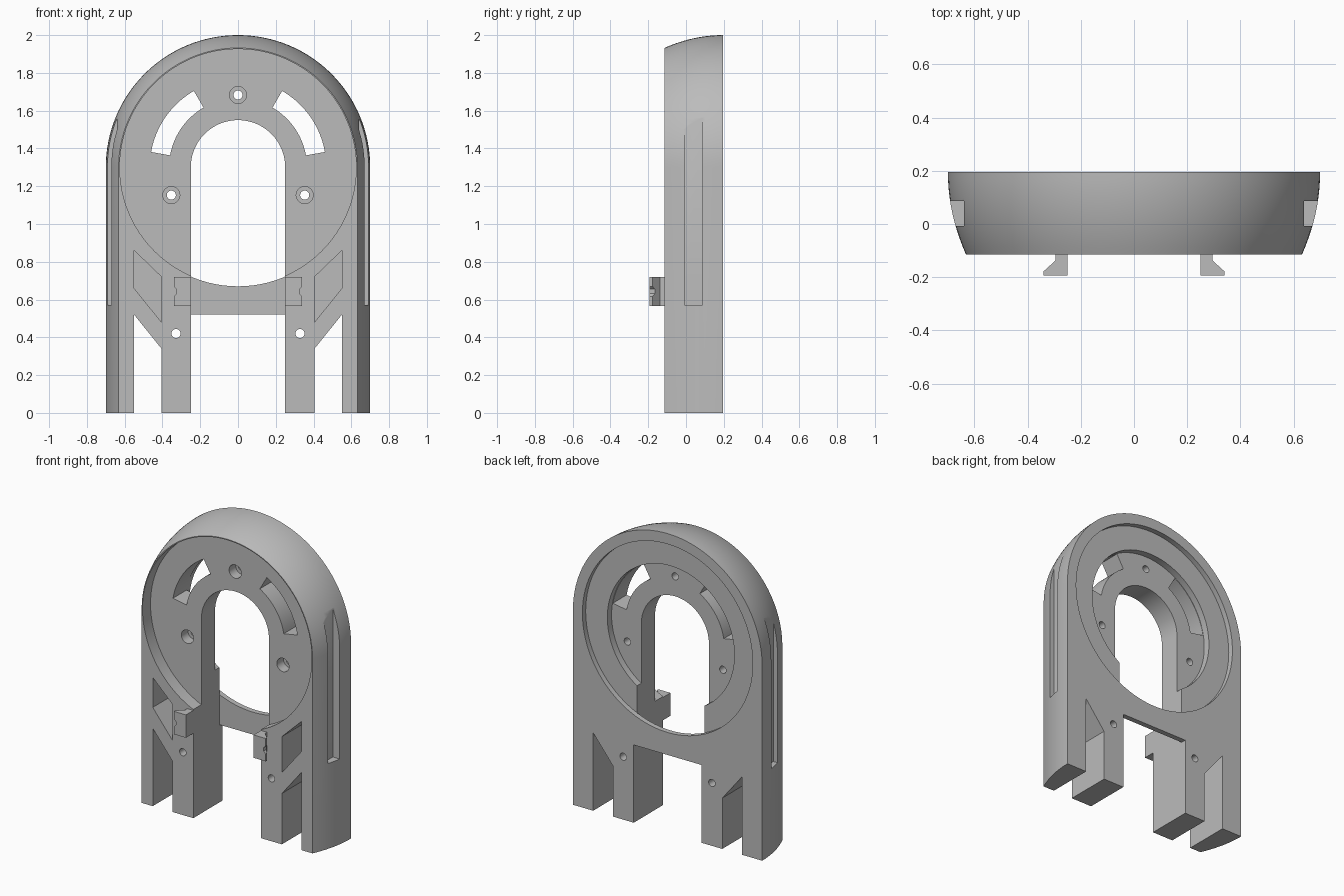
import bpy, bmesh
from math import sin, cos, pi, radians

old = bpy.data.objects.get("Cube")
if old:
    bpy.data.objects.remove(old, do_unlink=True)

FRONT, BACK, CZ = -0.115, 0.195, 1.3   # depth limits and arch centre height

grey = bpy.data.materials.new("plain grey")
grey.use_nodes = True
grey.diffuse_color = (0.5, 0.5, 0.5, 1)
grey.node_tree.nodes["Principled BSDF"].inputs["Base Color"].default_value = (0.5, 0.5, 0.5, 1)


def loft(name, rings):
    """Closed solid through matching rings of 3D points."""
    bm = bmesh.new()
    loops = [[bm.verts.new(p) for p in ring] for ring in rings]
    n = len(loops[0])
    for a, b in zip(loops, loops[1:]):
        for i in range(n):
            j = (i + 1) % n
            bm.faces.new((a[i], a[j], b[j], b[i]))
    bm.faces.new(loops[0])
    bm.faces.new(loops[-1])
    bmesh.ops.recalc_face_normals(bm, faces=bm.faces)
    mesh = bpy.data.meshes.new(name)
    bm.to_mesh(mesh)
    bm.free()
    mesh.materials.append(grey)
    ob = bpy.data.objects.new(name, mesh)
    bpy.context.collection.objects.link(ob)
    return ob


def prism(name, pts, y0, y1):
    """Front-view outline (x, z) extruded along y."""
    return loft(name, [[(x, y, z) for x, z in pts] for y in (y0, y1)])


def arc(r, a0, a1, n, x=0, z=CZ):
    return [(x + r * cos(radians(a0 + (a1 - a0) * i / n)),
             z + r * sin(radians(a0 + (a1 - a0) * i / n))) for i in range(n + 1)]


def circle(r, n=96, x=0, z=CZ):
    return arc(r, 0, 360, n, x, z)[:-1]


def arch(r, bottom, n=64):
    return arc(r, 0, 180, n) + [(-r, bottom), (r, bottom)]


def cut(target, cutter):
    cutter.hide_render = True
    mod = target.modifiers.new("cut", 'BOOLEAN')
    mod.operation = 'DIFFERENCE'
    mod.solver = 'EXACT'
    mod.object = cutter
    bpy.context.view_layer.objects.active = target
    bpy.ops.object.modifier_apply(modifier=mod.name)
    bpy.data.objects.remove(cutter, do_unlink=True)


def smooth(ob):
    bpy.ops.object.select_all(action='DESELECT')
    ob.select_set(True)
    bpy.context.view_layer.objects.active = ob
    bpy.ops.object.shade_smooth_by_angle(angle=radians(25))


# Arched shell whose outer side bulges towards the back
rings = []
steps = 10
for i in range(steps + 1):
    y = FRONT + (BACK - FRONT) * i / steps
    r = 0.7 - 0.068 * ((BACK - y) / (BACK - FRONT)) ** 2
    rings.append([(x, y, z) for x, z in arch(r, 0)])
body = loft("arched_housing", rings)

# Round recesses: front dish, back ledge, back bore
cut(body, prism("front_dish", circle(0.626), -0.3, -0.03))
cut(body, prism("back_ledge", circle(0.63), 0.16, 0.3))
cut(body, prism("back_bore", circle(0.47), 0.115, 0.3))

# Central opening, leaving a thin cross bar at the back
cut(body, prism("opening", arch(0.25, -0.1, 40), -0.3, 0.16))
cut(body, prism("gap_under_bar", [(-0.25, -0.1), (0.25, -0.1), (0.25, 0.52), (-0.25, 0.52)], 0.1, 0.3))

# Screw holes with front counterbores
for x, z in ((0, 1.683), (0.353, 1.153), (-0.353, 1.153)):
    cut(body, prism("counterbore", circle(0.045, 32, x, z), -0.2, 0.04))
    cut(body, prism("screw_hole", circle(0.024, 24, x, z), -0.2, 0.3))

for s in (1, -1):
    def side(pts):
        return [(s * x, z) for x, z in pts]

    # Curved slots in the disc
    cut(body, prism("arc_slot", side(arc(0.467, 10, 60, 20) + arc(0.365, 60, 10, 20)), -0.2, 0.3))
    # Gap between the legs and the blind pocket above the strut
    cut(body, prism("leg_gap", side([(0.405, -0.1), (0.55, -0.1), (0.55, 0.52), (0.405, 0.34)]), -0.3, 0.3))
    cut(body, prism("pocket", side([(0.405, 0.48), (0.55, 0.66), (0.55, 0.86), (0.405, 0.72)]), -0.3, 0.16))
    # Pin hole in the inner leg
    cut(body, prism("pin_hole", circle(0.024, 24, s * 0.328, 0.42), -0.3, 0.3))
    # Long groove on the outer side
    cut(body, prism("side_groove", side([(0.64, 0.57), (1, 0.57), (1, 1.75), (0.64, 1.75)]), -0.008, 0.087))

    # Hooked clip on the front of the inner leg
    profile = [(0.25, FRONT), (0.25, -0.193), (0.34, -0.193),
               (0.34, -0.178), (0.295, -0.137), (0.295, FRONT)]
    clip = loft("left_clip" if s > 0 else "right_clip",
                [[(s * x, y, z) for x, y in profile] for z in (0.567, 0.72)])
    cut(clip, prism("clip_notch", side([(0.35, 0.68), (0.325, 0.655), (0.325, 0.632), (0.35, 0.607)]), -0.3, -0.05))
    smooth(clip)

smooth(body)
